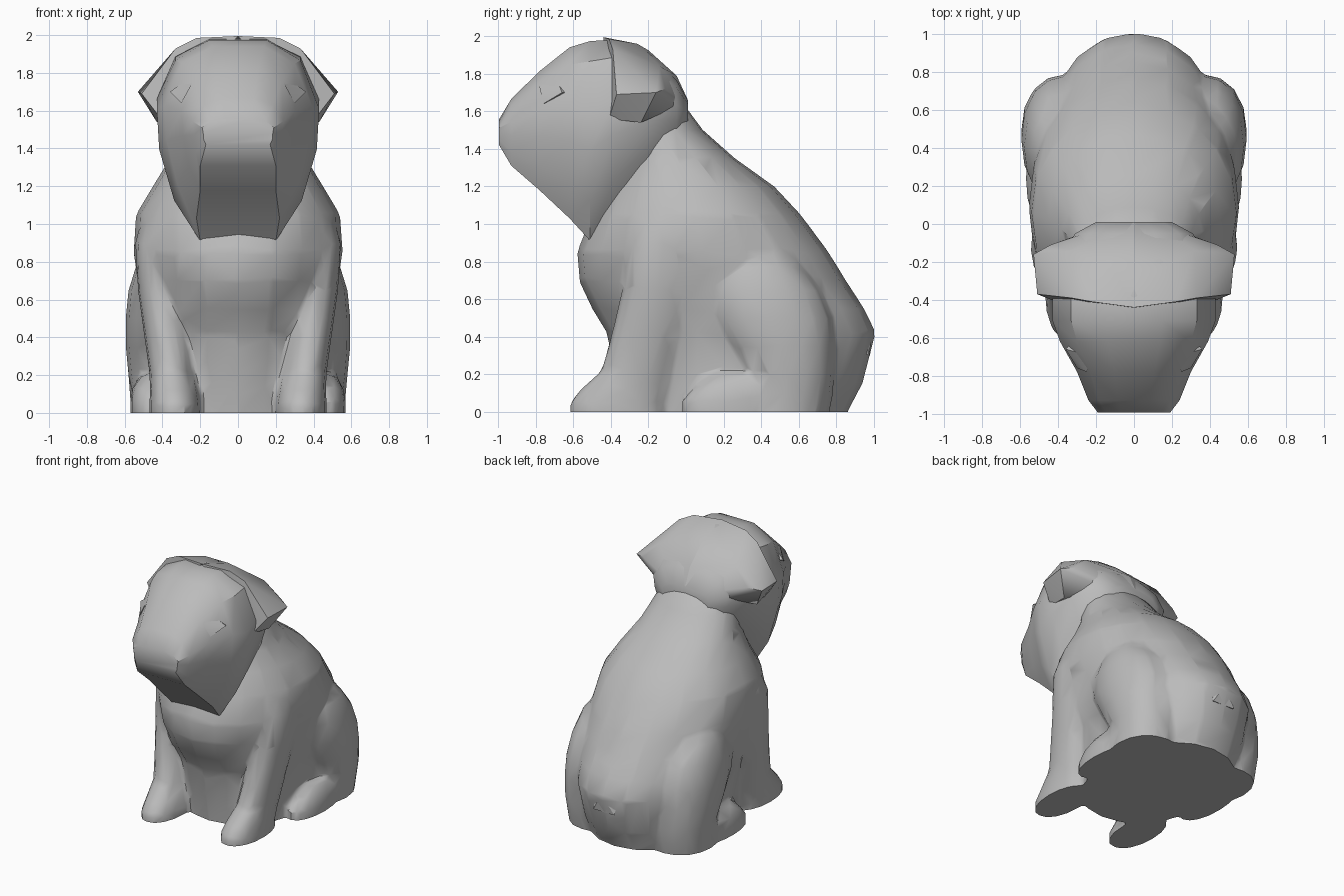
import bpy, bmesh, math

cube = bpy.data.objects.get("Cube")
if cube:
    bpy.data.objects.remove(cube)

grey = bpy.data.materials.new("stone grey")
grey.use_nodes = True
tone = (0.5, 0.5, 0.5, 1)
grey.diffuse_color = tone
grey.node_tree.nodes["Principled BSDF"].inputs["Base Color"].default_value = tone


def loft(bm, rings):
    """Skin a list of equal rings and cap both ends."""
    rings = [[bm.verts.new(p) for p in ring] for ring in rings]
    n = len(rings[0])
    faces = [bm.faces.new(rings[0]), bm.faces.new(rings[-1])]
    for a, b in zip(rings, rings[1:]):
        for i in range(n):
            j = (i + 1) % n
            faces.append(bm.faces.new((a[i], a[j], b[j], b[i])))
    bmesh.ops.recalc_face_normals(bm, faces=faces)


def oval(z, x, y0, y1, w, n=16, power=0.93):
    """Level ring from y0 to y1, centred on x with half width w."""
    pts = []
    for i in range(n):
        a = math.tau * i / n
        c, s = math.cos(a), math.sin(a)
        px = math.copysign(abs(c) ** power, c) * w
        py = math.copysign(abs(s) ** power, s) * (y1 - y0) / 2
        pts.append((x + px, (y0 + y1) / 2 + py, z))
    return pts


def finish(name, bm, angle):
    me = bpy.data.meshes.new(name)
    bm.to_mesh(me)
    bm.free()
    ob = bpy.data.objects.new(name, me)
    bpy.context.collection.objects.link(ob)
    me.materials.clear()
    me.materials.append(grey)
    bpy.ops.object.select_all(action='DESELECT')
    ob.select_set(True)
    bpy.context.view_layer.objects.active = ob
    bpy.ops.object.shade_smooth_by_angle(angle=math.radians(angle))
    return ob


def hull(name, pts, angle=30):
    bm = bmesh.new()
    verts = [bm.verts.new(p) for p in pts]
    res = bmesh.ops.convex_hull(bm, input=verts)
    loose = [v for v in res["geom_interior"] if isinstance(v, bmesh.types.BMVert)]
    bmesh.ops.delete(bm, geom=loose, context='VERTS')
    bmesh.ops.recalc_face_normals(bm, faces=bm.faces)
    return finish(name, bm, angle)


# Torso: z, front y, back y, half width
torso = [(-.12, -.34, .84, .44), (.0, -.35, .86, .45), (.15, -.37, .94, .46),
         (.42, -.42, 1.01, .49), (.55, -.5, .95, .51), (.7, -.57, .85, .53),
         (.85, -.58, .76, .555), (1.05, -.50, .61, .54), (1.2, -.42, .47, .45),
         (1.35, -.36, .26, .36), (1.5, -.36, .09, .31), (1.65, -.3, -.02, .25)]
# Haunch: z, x, front y, back y, half width
haunch = [(-.12, .34, .22, .74, .22), (.08, .34, .26, .78, .23), (.2, .35, .29, .79, .23),
          (.35, .36, .2, .79, .235), (.5, .36, .11, .78, .235), (.65, .36, .09, .72, .22),
          (.78, .35, .17, .62, .19), (.88, .34, .27, .52, .12)]
# Foreleg, from paw up to the shoulder
foreleg = [(-.12, .335, -.62, -.1, .135), (.05, .335, -.62, -.1, .135), (.12, .34, -.56, -.08, .125),
           (.22, .355, -.45, -.06, .115), (.4, .38, -.4, -.02, .115), (.65, .41, -.34, .04, .12),
           (.9, .42, -.32, .08, .125), (1.06, .38, -.26, .08, .12)]
# Hind paw
hindpaw = [(-.12, .46, -.02, .5, .11), (.06, .46, -.02, .5, .11),
           (.13, .46, .04, .5, .1), (.2, .46, .14, .45, .06)]

bm = bmesh.new()
loft(bm, [oval(z, 0, a, b, w, 20) for z, a, b, w in torso])
for side in (1, -1):
    for part in (haunch, foreleg, hindpaw):
        loft(bm, [oval(z, side * x, a, b, w) for z, x, a, b, w in part])
body = finish("body", bm, 30)

# Fuse the lofts into one softly carved skin, then facet it
mod = body.modifiers.new("fuse", 'REMESH')
mod.mode = 'VOXEL'
mod.voxel_size = 0.02
mod = body.modifiers.new("soften", 'SMOOTH')
mod.iterations = 5
mod = body.modifiers.new("facet", 'DECIMATE')
mod.ratio = 0.03
deps = bpy.context.evaluated_depsgraph_get()
fused = bpy.data.meshes.new_from_object(body.evaluated_get(deps))
bpy.data.objects.remove(body)
bm = bmesh.new()
bm.from_mesh(fused)
cut = bmesh.ops.bisect_plane(bm, geom=bm.verts[:] + bm.edges[:] + bm.faces[:],
                             plane_co=(0, 0, 0), plane_no=(0, 0, 1), clear_inner=True)
rim = [e for e in cut["geom_cut"] if isinstance(e, bmesh.types.BMEdge)]
bmesh.ops.contextual_create(bm, geom=rim)
bmesh.ops.recalc_face_normals(bm, faces=bm.faces)
finish("body", bm, 35)

# Head: y, bottom z, top z, half width, half width of the jaw
head = [(-.995, 1.42, 1.56, .19, .17), (-.93, 1.31, 1.67, .24, .2), (-.78, 1.18, 1.82, .30, .2),
        (-.62, 1.03, 1.95, .39, .22), (-.51, .91, 1.985, .43, .2), (-.38, 1.06, 1.99, .43, .22),
        (-.2, 1.25, 1.92, .40, .24), (-.05, 1.38, 1.77, .31, .2), (.01, 1.47, 1.66, .2, .15)]


def head_ring(y, lo, hi, w, jaw):
    h = hi - lo
    half = [(jaw, 0), (.4 * jaw + .6 * w, .2), (w * .97, .45), (w, .65), (w * .77, .89), (w * .35, .99)]
    right = [(x, y, lo + h * t) for x, t in half]
    return right + [(-x, yy, z) for x, yy, z in reversed(right)]


bm = bmesh.new()
loft(bm, [head_ring(*r) for r in head])
finish("head", bm, 35)

for side, label in ((1, "left"), (-1, "right")):
    # Folded ear that runs back over the crown to the nape
    ear = [(0, -.44, 1.995), (.22, -.41, 1.985), (.33, -.39, 1.93), (.51, -.37, 1.69),
           (.41, -.41, 1.56), (.43, -.24, 1.54), (.53, -.16, 1.70), (.44, -.11, 1.72),
           (.32, -.14, 1.84), (.3, -.06, 1.62), (.1, -.26, 1.96), (0, -.2, 1.925),
           (0, -.05, 1.79), (0, .01, 1.66), (.14, -.01, 1.64)]
    hull(label + "_ear", [(side * x, y, z) for x, y, z in ear], 40)
    # Heavy eyelid
    lid = [(.25, -.78, 1.73), (.36, -.66, 1.7), (.3, -.76, 1.64), (.22, -.7, 1.8), (.3, -.6, 1.7)]
    hull(label + "_eyelid", [(side * x, y, z) for x, y, z in lid])

# Stub tail
hull("tail", [(-.1, .93, .5), (.1, .93, .5), (.02, .995, .44), (-.08, .98, .3),
              (.1, .975, .3), (.02, .8, .38)])
